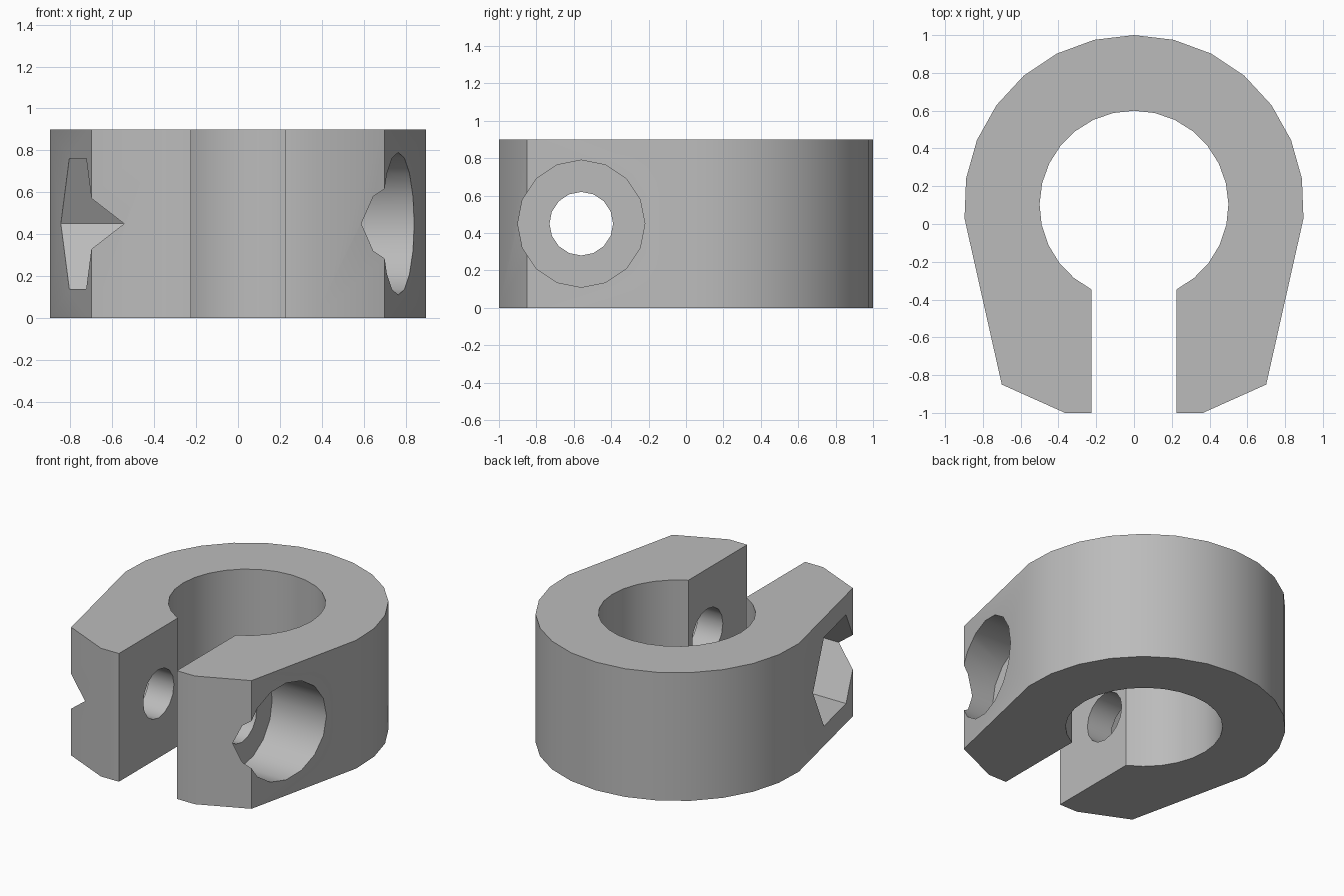
import bpy, bmesh, math
from mathutils import Matrix

cube = bpy.data.objects.get("Cube")
if cube:
    bpy.data.objects.remove(cube, do_unlink=True)

HEIGHT = 0.9
BOLT_Y, BOLT_Z = -0.56, 0.45
POCKET_FLOOR = 0.42

grey = bpy.data.materials.new("plain grey")
grey.use_nodes = True
colour = (0.5, 0.5, 0.5, 1)
grey.diffuse_color = colour
grey.node_tree.nodes["Principled BSDF"].inputs["Base Color"].default_value = colour


def arc(radius, end, steps):
    """Points from the back of the ring round to the +x side."""
    angles = [math.radians(end) * i / steps for i in range(steps + 1)]
    return [(radius * math.sin(a), 0.1 + radius * math.cos(a)) for a in angles]


def add_object(name, bm):
    mesh = bpy.data.meshes.new(name)
    bm.to_mesh(mesh)
    bm.free()
    mesh.materials.append(grey)
    obj = bpy.data.objects.new(name, mesh)
    bpy.context.collection.objects.link(obj)
    return obj


def bolt_cutter(name, radius, sides, x0, x1, turn=0):
    """Prism lying along x at the bolt axis."""
    bm = bmesh.new()
    place = (Matrix.Translation(((x0 + x1) / 2, BOLT_Y, BOLT_Z))
             @ Matrix.Rotation(math.pi / 2, 4, 'Y') @ Matrix.Rotation(turn, 4, 'Z'))
    bmesh.ops.create_cone(bm, cap_ends=True, segments=sides, radius1=radius,
                          radius2=radius, depth=x1 - x0, matrix=place)
    obj = add_object(name, bm)
    obj.hide_render = True
    return obj


# Open ring with tapered clamp ears, from one mirrored half outline
outer = arc(0.9, 94.5, 7) + [(0.7, -0.85), (0.365, -1), (0.225, -1)]
inner = arc(0.5, 153.3, 12)[::-1]
half = outer + inner
outline = half + [(-x, y) for x, y in half[-2:0:-1] if True]
# The mirrored half is walked back along the bore, then round the outside
outline = outer + inner + [(-x, y) for x, y in inner[-2::-1]] \
    + [(-x, y) for x, y in outer[:0:-1]]
bm = bmesh.new()
base = bm.faces.new([bm.verts.new((x, y, 0)) for x, y in outline])
top = bmesh.ops.extrude_face_region(bm, geom=[base])["geom"]
bmesh.ops.translate(bm, vec=(0, 0, HEIGHT),
                    verts=[v for v in top if isinstance(v, bmesh.types.BMVert)])
bmesh.ops.recalc_face_normals(bm, faces=bm.faces[:])
collar = add_object("clamp_collar", bm)

# Bolt hole, round bolt head recess and hexagonal nut pocket
cutters = [
    bolt_cutter("bolt_hole_cutter", 0.17, 16, -1.2, 1.2),
    bolt_cutter("bolt_head_cutter", 0.34, 16, POCKET_FLOOR, 1.2),
    bolt_cutter("nut_pocket_cutter", 0.36, 6, -1.2, -POCKET_FLOOR),
]
bpy.context.view_layer.objects.active = collar
collar.select_set(True)
for cutter in cutters:
    mod = collar.modifiers.new(cutter.name, 'BOOLEAN')
    mod.operation = 'DIFFERENCE'
    mod.solver = 'EXACT'
    mod.object = cutter
    bpy.ops.object.modifier_apply(modifier=mod.name)
for cutter in cutters:
    bpy.data.objects.remove(cutter, do_unlink=True)

bpy.ops.object.shade_smooth_by_angle(angle=math.radians(30))
